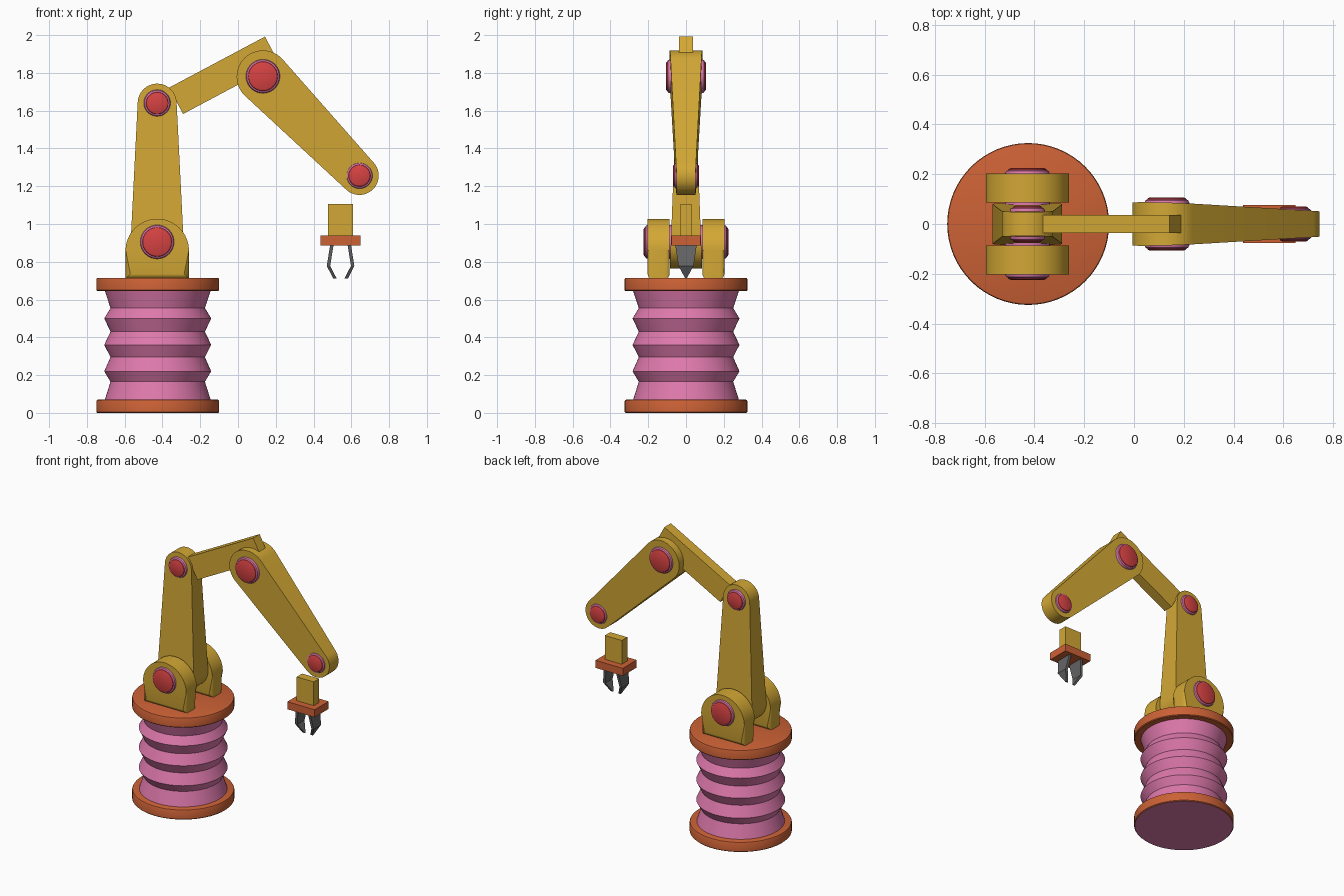
import bpy, bmesh, math
from mathutils import Matrix, Vector

if "Cube" in bpy.data.objects:
    bpy.data.objects.remove(bpy.data.objects["Cube"])


def material(name, rgb):
    m = bpy.data.materials.new(name)
    m.diffuse_color = (*rgb, 1)
    m.use_nodes = True
    m.node_tree.nodes["Principled BSDF"].inputs["Base Color"].default_value = m.diffuse_color
    return m


GOLD = material("gold", (0.65, 0.39, 0.035))
ORANGE = material("orange", (0.60, 0.12, 0.036))
PINK = material("pink", (0.73, 0.19, 0.41))
RED = material("red", (0.68, 0.055, 0.055))
GREY = material("dark grey", (0.13, 0.13, 0.135))
BASE_X = -0.425


def finish(name, bm, mats, smooth=True):
    bmesh.ops.recalc_face_normals(bm, faces=bm.faces)
    me = bpy.data.meshes.new(name)
    bm.to_mesh(me)
    bm.free()
    ob = bpy.data.objects.new(name, me)
    bpy.context.collection.objects.link(ob)
    for m in mats:
        me.materials.append(m)
    if smooth:
        bpy.ops.object.select_all(action='DESELECT')
        ob.select_set(True)
        bpy.context.view_layer.objects.active = ob
        bpy.ops.object.shade_smooth_by_angle(angle=math.radians(30))
    return ob


def lathe(name, profile, mats, matrix, rule=None, n=64):
    """Spin (radius, height) points round z; rule picks a material per band."""
    bm = bmesh.new()
    rings = [[bm.verts.new((r * math.cos(2 * math.pi * i / n),
                            r * math.sin(2 * math.pi * i / n), z))
              for i in range(n)] for r, z in profile]
    for k in range(len(rings) - 1):
        a, b = rings[k], rings[k + 1]
        for i in range(n):
            j = (i + 1) % n
            f = bm.faces.new((a[i], a[j], b[j], b[i]))
            f.material_index = rule(k) if rule else 0
    bm.faces.new(rings[0]).material_index = 0
    bm.faces.new(rings[-1]).material_index = len(mats) - 1
    bm.transform(matrix)
    return finish(name, bm, mats)


def plate(name, outline, y_mid, half, bevel, mat, smooth=True):
    """Extrude an (x, z) outline along y; half(x, z) is the half thickness."""
    bm = bmesh.new()
    front = [bm.verts.new((x, y_mid - half(x, z), z)) for x, z in outline]
    back = [bm.verts.new((x, y_mid + half(x, z), z)) for x, z in outline]
    caps = [bm.faces.new(front), bm.faces.new(back[::-1])]
    n = len(outline)
    for i in range(n):
        j = (i + 1) % n
        bm.faces.new((front[j], front[i], back[i], back[j]))
    if bevel:
        rim = list({e for f in caps for e in f.edges})
        bmesh.ops.bevel(bm, geom=rim, offset=bevel, segments=4,
                        profile=0.5, affect='EDGES')
    return finish(name, bm, [mat], smooth)


def arc(c, r, a0, a1, n=24):
    return [(c[0] + r * math.cos(a0 + (a1 - a0) * i / n),
             c[1] + r * math.sin(a0 + (a1 - a0) * i / n)) for i in range(n + 1)]


def arm(name, p, rp, hp, q, rq, hq, bevel):
    """Tapered arm with round ends at pivots p and q."""
    d = Vector(q) - Vector(p)
    th, ln = math.atan2(d.y, d.x), d.length
    phi = math.acos((rp - rq) / ln)
    outline = arc(p, rp, th + phi, th + 2 * math.pi - phi) + arc(q, rq, th - phi, th + phi)

    def half(x, z):
        t = (Vector((x, z)) - Vector(p)).dot(d) / ln ** 2
        return hp + (hq - hp) * t
    return plate(name, outline, 0, half, bevel, GOLD)


def box(name, lo, hi, mat):
    outline = [(lo[0], lo[2]), (hi[0], lo[2]), (hi[0], hi[2]), (lo[0], hi[2])]
    return plate(name, outline, 0, lambda x, z: hi[1], 0, mat, False)


def joint_caps(name, x, z, r, y):
    """Pink pivot hub with a red button, on both sides."""
    prof = [(r, 0), (r, y - 0.022), (r - 0.004, y - 0.012), (r - 0.012, y - 0.008),
            (r - 0.014, y - 0.004), (r - 0.022, y)]
    for side, s in (("front", 1), ("back", -1)):
        m = Matrix.Translation((x, 0, z)) @ Matrix.Rotation(s * math.pi / 2, 4, 'X')
        lathe(f"{name}_{side}", prof, [PINK, RED], m, lambda k: int(k >= 3), 40)


# Base: two flanges with a folded bellows between
at_base = Matrix.Translation((BASE_X, 0, 0))


def flange_profile(z0, z1):
    return [(0.32, z0), (0.325, z0 + 0.005), (0.325, z1 - 0.008),
            (0.322, z1 - 0.002), (0.317, z1)]


lathe("base_flange", flange_profile(0, 0.07), [PINK, ORANGE], at_base, lambda k: 1)
lathe("top_flange", flange_profile(0.645, 0.715), [ORANGE], at_base)
folds = [0.06, 0.165, 0.22, 0.295, 0.36, 0.43, 0.50, 0.555, 0.655]
lathe("bellows", [(0.25 if i % 2 else 0.283, z) for i, z in enumerate(folds)],
      [PINK], at_base)

# Shoulder brackets
arch = [(-0.595, 0.71), (-0.26, 0.71)] + arc((-0.4275, 0.86), 0.1675, 0, math.pi, 32)
for side, s in (("front", -1), ("back", 1)):
    plate(f"shoulder_bracket_{side}", arch, s * 0.145, lambda x, z: 0.058, 0.025, GOLD)
joint_caps("shoulder_cap", -0.428, 0.905, 0.09, 0.224)

# Lower arm
arm("lower_arm", (-0.428, 0.905), 0.14, 0.08, (-0.428, 1.64), 0.103, 0.052, 0.018)
joint_caps("elbow_cap", -0.428, 1.64, 0.071, 0.074)

# Straight link between the arms
c, s = math.cos(math.radians(28)), math.sin(math.radians(28))
x0, z0, ln, w = -0.365, 1.722, 0.575, 0.158
link = [(x0, z0), (x0 + ln * c, z0 + ln * s),
        (x0 + ln * c + w * s, z0 + ln * s - w * c), (x0 + w * s, z0 - w * c)]
plate("link_beam", link, 0, lambda x, z: 0.036, 0, GOLD, False)

# Forearm
arm("forearm", (0.132, 1.78), 0.139, 0.082, (0.643, 1.256), 0.102, 0.053, 0.02)
joint_caps("forearm_cap", 0.132, 1.782, 0.09, 0.107)
joint_caps("wrist_cap", 0.643, 1.256, 0.07, 0.07)

# Gripper
box("gripper_stem", (0.477, -0.03, 0.93), (0.609, 0.03, 1.105), GOLD)
box("gripper_plate", (0.437, -0.077, 0.885), (0.649, 0.077, 0.938), ORANGE)

# Bent claws: (inward-to-outward offset, z, half width) stations
stations = [(0.046, 0.89, 0.057), (0.064, 0.778, 0.04), (0.03, 0.712, 0.004)]
for name, sx in (("claw_left", -1), ("claw_right", 1)):
    bm = bmesh.new()
    rows = [[bm.verts.new((0.543 + sx * (o + dx), y, z))
             for dx, y in ((-0.009, -h), (0.009, -h), (0.009, h), (-0.009, h))]
            for o, z, h in stations]
    for a, b in zip(rows, rows[1:]):
        for i in range(4):
            j = (i + 1) % 4
            bm.faces.new((a[i], a[j], b[j], b[i]))
    bm.faces.new(rows[0])
    bm.faces.new(rows[-1])
    finish(name, bm, [GREY], False)
